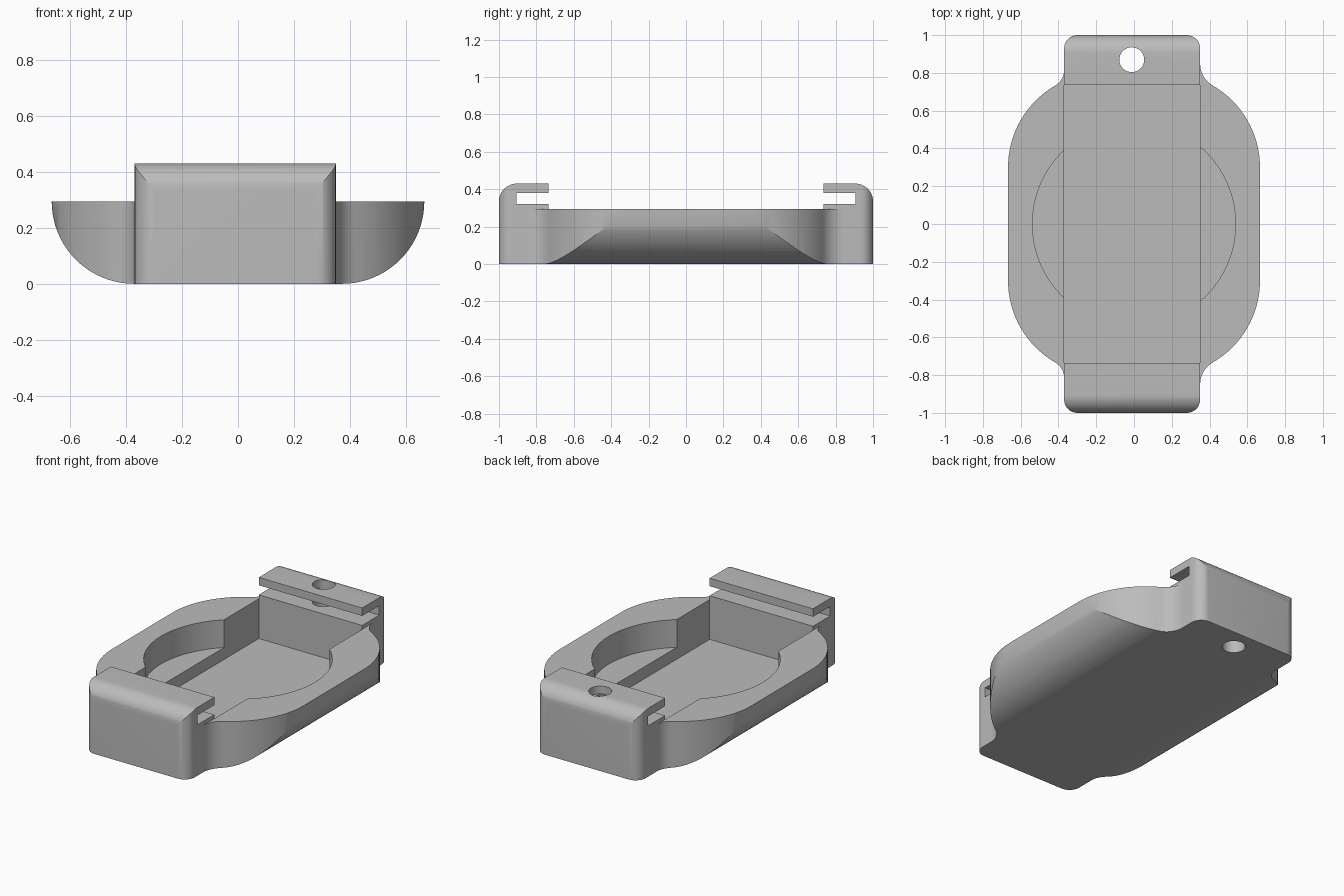
import bpy
import bmesh
from math import sin, cos, radians, sqrt
from mathutils import Vector

cube = bpy.data.objects.get("Cube")
if cube:
    bpy.data.objects.remove(cube)

LEFT, RIGHT = 0.35, 0.37      # half widths of the end clips on +x and -x
TOP, DECK, END = 0.43, 0.295, 0.735

grey = bpy.data.materials.new("plain grey")
grey.use_nodes = True
grey.diffuse_color = (0.5, 0.5, 0.5, 1)
grey.node_tree.nodes["Principled BSDF"].inputs["Base Color"].default_value = (0.5, 0.5, 0.5, 1)


def arc(cx, cy, r, start, end, n=12):
    angles = [radians(start + (end - start) * i / n) for i in range(n + 1)]
    return [(cx + r * cos(a), cy + r * sin(a)) for a in angles]


def prism(name, points, place, low, high):
    """Extrude a 2D outline; place(u, v, w) gives the 3D position."""
    bm = bmesh.new()
    base = bm.faces.new([bm.verts.new(place(u, v, low)) for u, v in points])
    new = bmesh.ops.extrude_face_region(bm, geom=[base])["geom"]
    shift = Vector(place(0, 0, high)) - Vector(place(0, 0, low))
    bmesh.ops.translate(bm, vec=shift, verts=[g for g in new if isinstance(g, bmesh.types.BMVert)])
    bmesh.ops.recalc_face_normals(bm, faces=bm.faces)
    mesh = bpy.data.meshes.new(name)
    bm.to_mesh(mesh)
    bm.free()
    mesh.materials.append(grey)
    obj = bpy.data.objects.new(name, mesh)
    bpy.context.collection.objects.link(obj)
    return obj


def along_z(u, v, w):
    return (u, v, w)


def along_y(u, v, w):
    return (u, w, v)


def along_x(u, v, w):
    return (w, u, v)


def rect(x0, x1, y0, y1):
    return [(x0, y0), (x1, y0), (x1, y1), (x0, y1)]


def quarter(clip):
    """Plan outline from the widest side to the end of the clip."""
    r = 2 * (0.417 - clip)
    pts = arc(0.167, 0.3, 0.5, 0, 60, 16)
    x, y = pts[-1]
    pts += arc(clip + r, y + r * sin(radians(60)), r, 240, 180, 8)[1:]
    return pts + arc(clip - 0.07, 0.93, 0.07, 0, 90, 8)


# Plan outline: rounded body with a narrow clip at each end
a, b = quarter(LEFT), quarter(RIGHT)
plan = a + [(-x, y) for x, y in reversed(b)]
plan += [(-x, -y) for x, y in b] + [(x, -y) for x, y in reversed(a)]
holder = prism("holder_body", plan, along_z, -0.1, 0.6)

# Front section: rounded lower flanks
flank = arc(0.372, DECK, DECK, -90, 0, 20) + [(0.667, 0.8), (0.8, 0.8)][:1]
section = flank + [(-x, z) for x, z in reversed(flank)]

# Side section: low deck, a rounded hook and a slot at each end
hook = [(1.0, -0.2)] + arc(0.905, TOP - 0.095, 0.095, 0, 90, 12)
hook += [(END, TOP), (END, 0.38), (0.905, 0.38), (0.905, 0.32), (END, 0.32), (END, DECK)]
side = hook + [(-y, z) for y, z in reversed(hook)]

steps = [
    (prism("flank_cutter", section, along_y, -1.3, 1.3), 'INTERSECT'),
    (prism("hook_cutter", side, along_x, -1.1, 1.1), 'INTERSECT'),
    # Deck level beside the clips
    (prism("left_deck_cutter", rect(LEFT, 1, -1.2, 1.2), along_z, DECK, 0.7), 'DIFFERENCE'),
    (prism("right_deck_cutter", rect(-1, -RIGHT, -1.2, 1.2), along_z, DECK, 0.7), 'DIFFERENCE'),
    # Deep central pocket, shallow round recess and cable hole
    (prism("pocket_cutter", rect(-RIGHT, LEFT, -END, END), along_z, 0.045, 0.35), 'DIFFERENCE'),
    (prism("recess_cutter", arc(0, 0, 0.538, 0, 360, 64)[:-1], along_z, 0.12, 0.36), 'DIFFERENCE'),
    (prism("hole_cutter", arc(-0.012, 0.87, 0.066, 0, 360, 32)[:-1], along_z, -0.3, 0.7), 'DIFFERENCE'),
]
for cutter, operation in steps:
    mod = holder.modifiers.new(cutter.name, 'BOOLEAN')
    mod.operation = operation
    mod.solver = 'EXACT'
    mod.object = cutter

# Apply the cuts, then drop the cutters
bpy.context.view_layer.update()
graph = bpy.context.evaluated_depsgraph_get()
mesh = bpy.data.meshes.new_from_object(holder.evaluated_get(graph))
holder.modifiers.clear()
holder.data = mesh
for cutter, operation in steps:
    bpy.data.objects.remove(cutter)

# Smooth the curved walls and keep the edges crisp
bpy.ops.object.select_all(action='DESELECT')
holder.select_set(True)
bpy.context.view_layer.objects.active = holder
bpy.ops.object.shade_smooth_by_angle(angle=radians(25))
